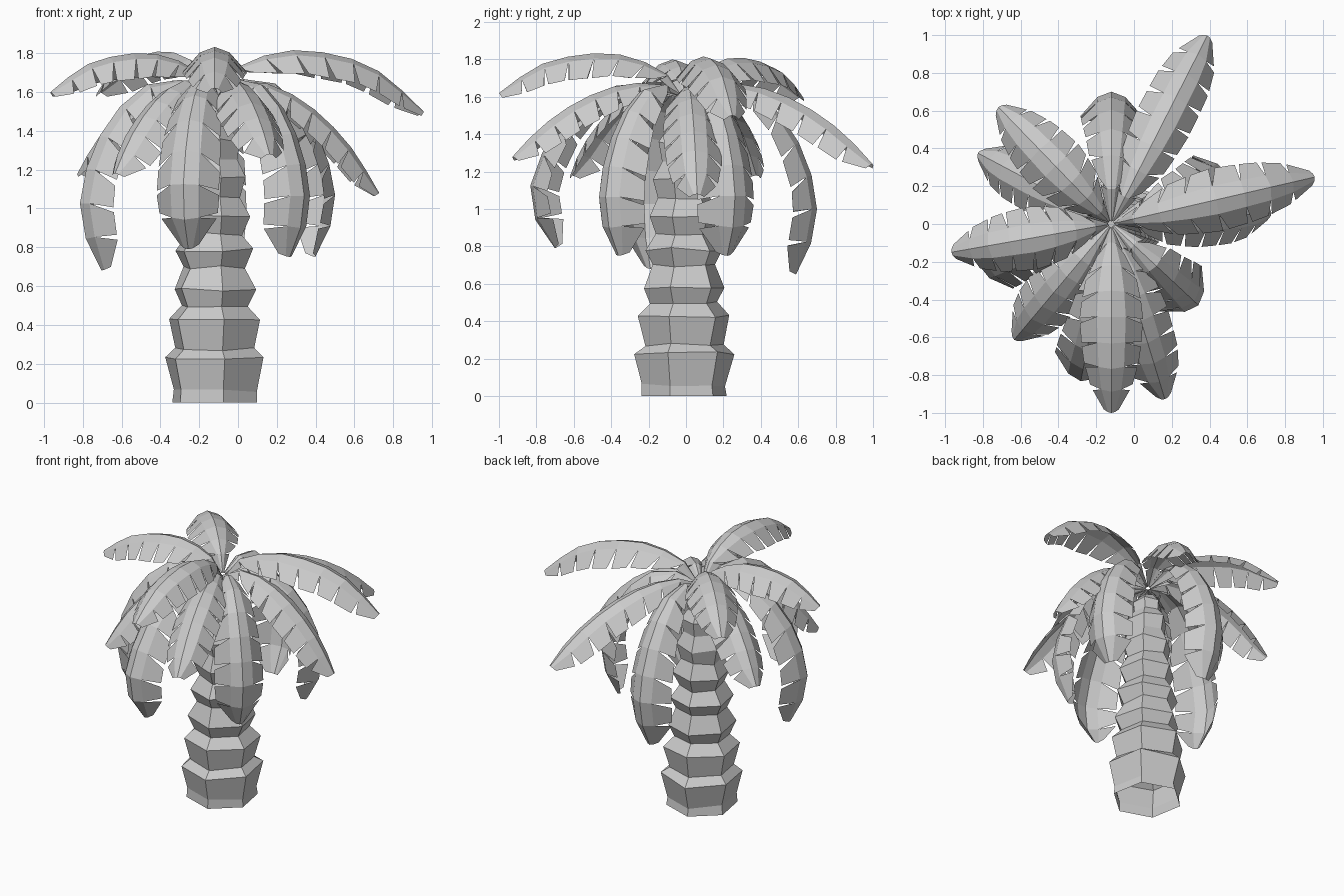
import bpy, bmesh, math, random
from mathutils import Vector

if "Cube" in bpy.data.objects:
    bpy.data.objects.remove(bpy.data.objects["Cube"])

random.seed(4)
CX, TOP = -0.12, 1.6


def finish(bm, name):
    me = bpy.data.meshes.new(name)
    bm.to_mesh(me)
    bm.free()
    ob = bpy.data.objects.new(name, me)
    bpy.context.collection.objects.link(ob)
    return ob


# Trunk: six-sided stack of flared segments, open underneath, (radius, height)
PROFILE = [(.235, 0), (.225, .06), (.267, .23), (.21, .275), (.25, .43), (.18, .5),
           (.222, .58), (.168, .695), (.21, .785), (.15, .87), (.19, .96), (.14, 1.06),
           (.165, 1.16), (.12, 1.25), (.135, 1.35), (.09, 1.42), (.095, 1.48), (.05, 1.53)]
bm = bmesh.new()
rings = []
for r, z in PROFILE:
    ring = []
    for k in range(6):
        a = math.radians(-79 + 60 * k)
        rr = r * random.uniform(.98, 1.03)
        dz = random.uniform(-.01, .01) if z else 0
        ring.append(bm.verts.new((CX + rr * math.cos(a), rr * math.sin(a) - .01, z + dz)))
    rings.append(ring)
for lo, hi in zip(rings, rings[1:]):
    for k in range(6):
        j = (k + 1) % 6
        bm.faces.new((lo[k], lo[j], hi[j], hi[k]))
bm.faces.new(rings[-1])
finish(bm, "trunk")

# Frond spines: (radius fraction, height above crown) for the three tiers
SPINES = {
    "high": [(.02, 0), (.1, .12), (.23, .19), (.43, .235), (.7, .2), (.85, .13), (1, .02)],
    "mid": [(.02, 0), (.12, .06), (.35, .065), (.6, -.02), (.83, -.17), (1, -.34)],
    "low": [(.02, 0), (.2, .06), (.5, .04), (.77, -.13), (.93, -.35), (1, -.55),
            (.96, -.75), (.84, -.92)],
}
# Half widths along each frond
WIDTHS = {
    "high": [(0, .01), (.1, .04), (.3, .14), (.5, .17), (.75, .15), (.9, .11), (1, .04)],
    "mid": [(0, .01), (.1, .04), (.3, .13), (.5, .155), (.75, .15), (.9, .12), (1, .04)],
    "low": [(0, .01), (.1, .04), (.3, .12), (.6, .16), (.85, .165), (.95, .135), (1, .05)],
}


def lerp_table(tab, t):
    for (a, u), (b, v) in zip(tab, tab[1:]):
        if t <= b:
            return u + (v - u) * (t - a) / (b - a)
    return tab[-1][1]


def spline(pts, steps=12):
    # smooth curve through the points, returned as (arc fraction, point)
    p = [2 * pts[0] - pts[1]] + pts + [2 * pts[-1] - pts[-2]]
    out = [pts[0]]
    for i in range(1, len(p) - 2):
        a, b, c, d = p[i - 1:i + 3]
        for s in range(1, steps + 1):
            t = s / steps
            out.append(.5 * (2 * b + (c - a) * t + (2 * a - 5 * b + 4 * c - d) * t * t
                             + (3 * b - a - 3 * c + d) * t ** 3))
    dist = [0]
    for u, v in zip(out, out[1:]):
        dist.append(dist[-1] + (v - u).length)
    return [(s / dist[-1], q) for s, q in zip(dist, out)]


def frond(name, tier, angle, reach, tip_z, lift=1.0):
    a = math.radians(angle)
    out, side = Vector((math.cos(a), math.sin(a), 0)), Vector((-math.sin(a), math.cos(a), 0))
    shape = [(f, z * lift if z > 0 else z) for f, z in SPINES[tier]]
    shift = tip_z - (TOP + shape[-1][1])
    n = len(shape) - 1
    pts = [Vector((CX, 0, TOP + z + shift * (i / n) ** 2)) + out * (f * reach)
           for i, (f, z) in enumerate(shape)]
    path = spline(pts)

    def at(t, across, drop):
        t = min(max(t, 0), 1)
        c = lerp_table(path, t)
        tan = (lerp_table(path, min(t + .03, 1)) - lerp_table(path, max(t - .03, 0))).normalized()
        w = lerp_table(WIDTHS[tier], t)
        return c + side * (across * w) - tan.cross(side) * (drop * w)

    segs = 8
    st = [i / segs for i in range(segs + 1)]
    bm = bmesh.new()
    spine = [bm.verts.new(at(t, 0, 0)) for t in st]
    for s in (-1, 1):
        mid = [bm.verts.new(at(t, s * .45, .17)) for t in st]
        for i in range(segs):
            # continuous inner strip, then separate leaflets swept to the tip
            bm.faces.new((spine[i], spine[i + 1], mid[i + 1], mid[i])[::s])
            g = random.uniform(.008, .017)
            sweep = .03
            t0 = st[i] + sweep + g if i else 0
            t1 = st[i + 1] + sweep - g
            o0 = bm.verts.new(at(t0, s, .78))
            o1 = bm.verts.new(at(t1, s, .78))
            bm.faces.new((mid[i], mid[i + 1], o1, o0)[::s])
    finish(bm, name)


# Fronds: tier, compass angle, reach from the trunk axis, tip height, lift of the arch
FRONDS = [
    ("high", 13, 1.105, 1.5, 1.05), ("high", 134, .86, 1.6, .92), ("high", 190, .86, 1.6, .88),
    ("high", 270, 1.0, 1.62),
    ("mid", 63, 1.12, 1.24), ("mid", 287, .97, 1.28), ("mid", 230, .80, 1.18),
    ("mid", 152, .80, 1.18), ("mid", 4, .85, 1.08),
    ("low", 90, .70, .65), ("low", 198, .73, .68), ("low", 259, .85, .79),
    ("low", 317, .63, .75), ("low", 23, .67, .75),
]
for i, f in enumerate(FRONDS):
    frond(f"{f[0]}_frond_{i + 1}", *f)
